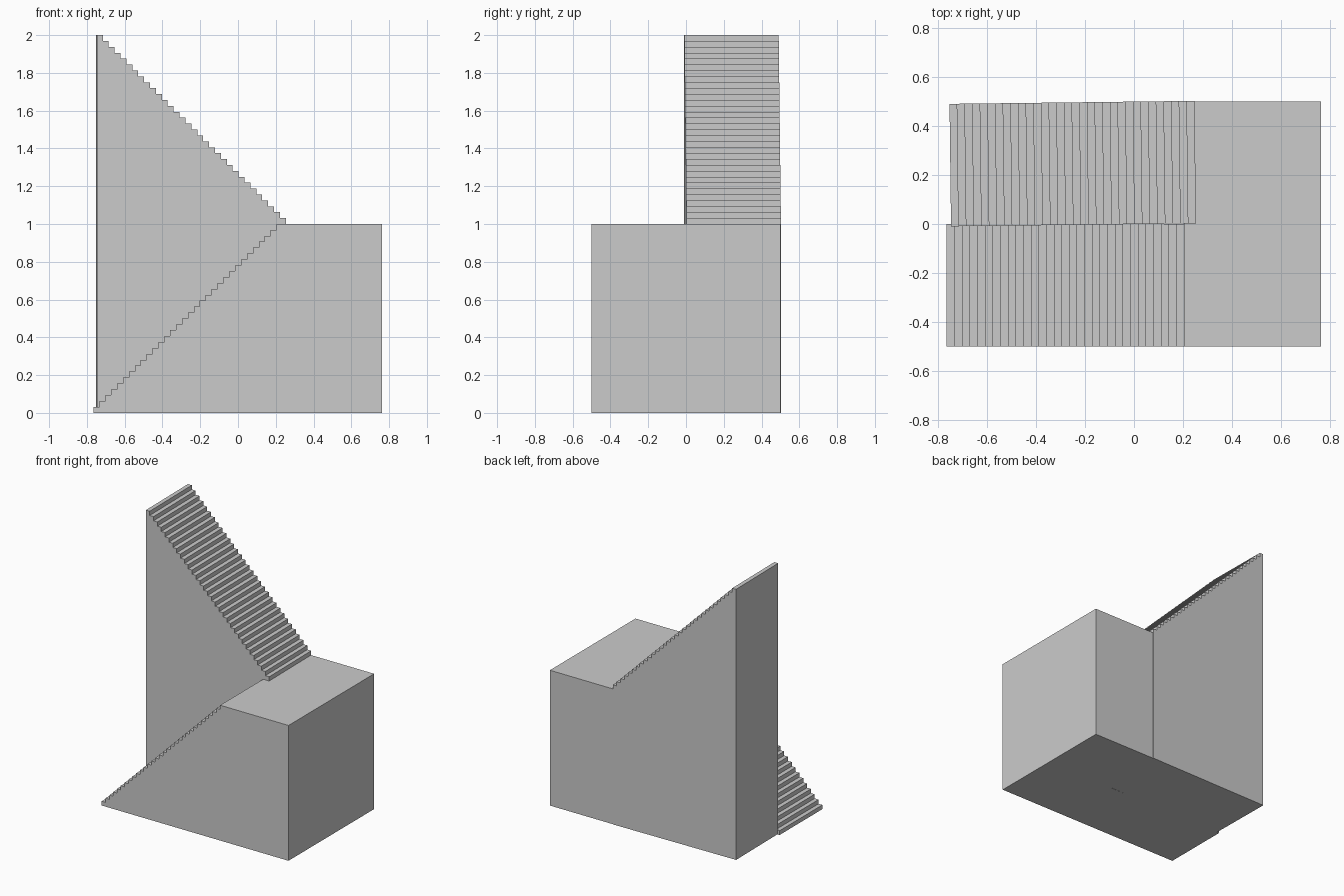
import bpy, bmesh, math

if "Cube" in bpy.data.objects:
    bpy.data.objects.remove(bpy.data.objects["Cube"])

N = 32
STEP = 1 / N


def extrude_profile(name, pts, y0, y1):
    """Solid made from an x/z outline swept along y."""
    bm = bmesh.new()
    face = bm.faces.new([bm.verts.new((x, y0, z)) for x, z in pts])
    res = bmesh.ops.extrude_face_region(bm, geom=[face])
    verts = [g for g in res["geom"] if isinstance(g, bmesh.types.BMVert)]
    bmesh.ops.translate(bm, verts=verts, vec=(0, y1 - y0, 0))
    bmesh.ops.recalc_face_normals(bm, faces=bm.faces)
    mesh = bpy.data.meshes.new(name)
    bm.to_mesh(mesh)
    bm.free()
    obj = bpy.data.objects.new(name, mesh)
    bpy.context.collection.objects.link(obj)
    return obj


def stairs(x0, z0, direction, count):
    """Zigzag outline climbing from (x0, z0)."""
    pts = []
    for i in range(count):
        x = x0 + direction * i * STEP
        z = z0 + (i + 1) * STEP
        pts += [(x, z), (x + direction * STEP, z)]
    return pts


# lower flight, climbing to the right along the front
LEFT, RIGHT = -0.765, 0.763
edge = LEFT + (N - 1) * STEP
extrude_profile("lower_flight",
                [(LEFT, 0)] + stairs(LEFT, 0, 1, N - 1) + [(edge, 0)],
                -0.5, 0.0)

# square landing block
extrude_profile("landing", [(edge, 0), (edge, 1), (RIGHT, 1), (RIGHT, 0)], -0.5, 0.5)

# upper flight, climbing back to the left, solid to the ground, turned very slightly
upper = extrude_profile("upper_flight",
                        [(0.5, 0)] + stairs(0.5, 1, -1, N) + [(-0.5, 0)],
                        -0.25, 0.25)
upper.location = (-0.25, 0.2465, 0)
upper.rotation_euler.z = math.radians(0.7)
